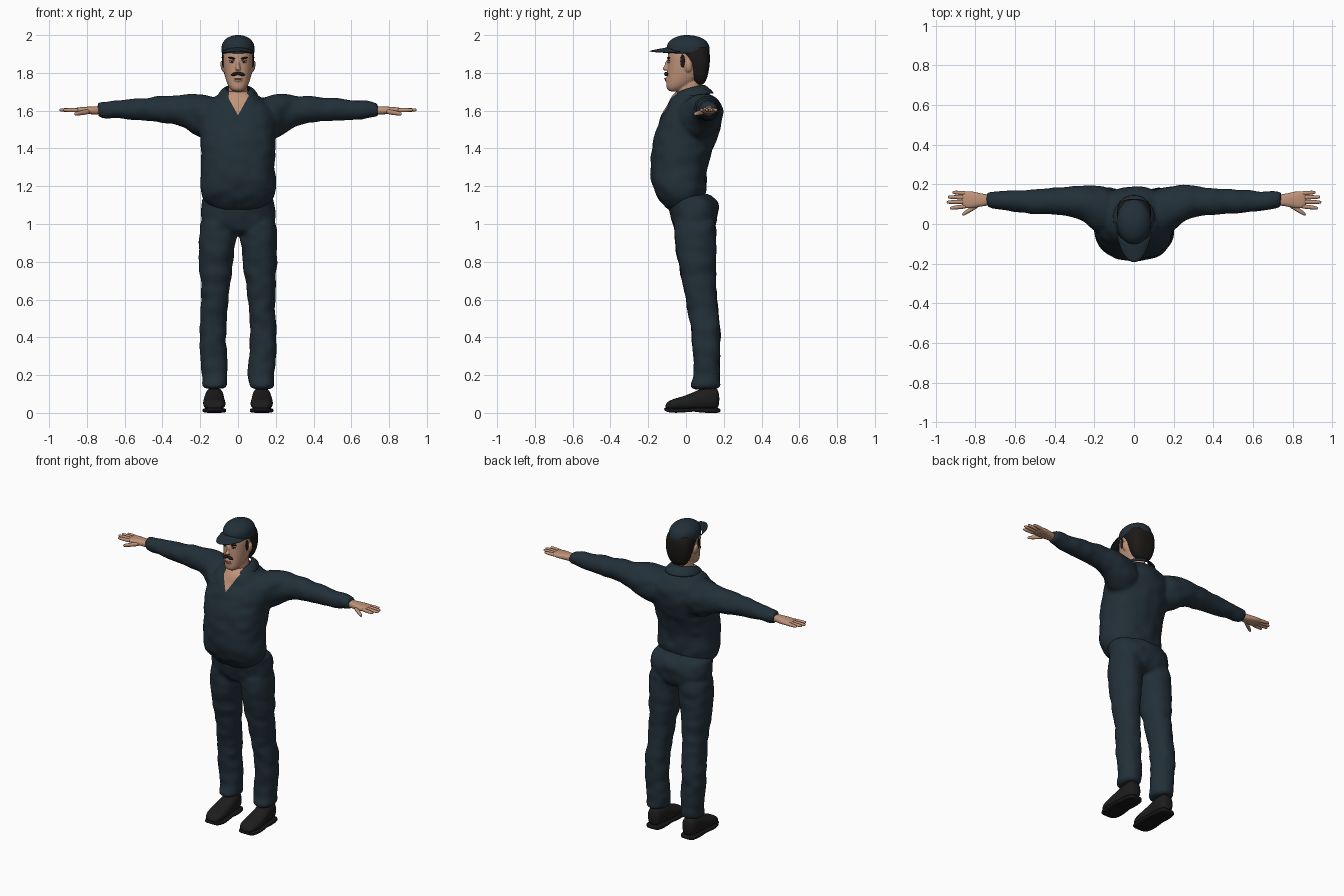
import bpy, bmesh, math
from mathutils import Matrix, Vector, noise

if "Cube" in bpy.data.objects:
    bpy.data.objects.remove(bpy.data.objects["Cube"])


def material(name, rgb):
    m = bpy.data.materials.new(name)
    m.use_nodes = True
    m.diffuse_color = (*rgb, 1)
    m.node_tree.nodes["Principled BSDF"].inputs["Base Color"].default_value = (*rgb, 1)
    return m


NAVY = material("navy cloth", (0.016, 0.029, 0.04))
SKIN = material("skin", (0.52, 0.29, 0.19))
HAIR = material("dark hair", (0.012, 0.01, 0.009))
LEATHER = material("black leather", (0.013, 0.012, 0.012))
SOLE = material("sole rubber", (0.008, 0.008, 0.008))
LIP = material("lip", (0.3, 0.12, 0.09))
WHITE = material("eye white", (0.55, 0.5, 0.46))


def loft(bm, axis, rings, side=1, power=2, n=20):
    """Skin rings (t, a0, a1, b0, b1) placed along one axis."""
    loops = []
    for t, a0, a1, b0, b1 in rings:
        loop = []
        for i in range(n):
            ang = math.tau * i / n
            c, s = math.cos(ang), math.sin(ang)
            c = math.copysign(abs(c) ** (2 / power), c)
            s = math.copysign(abs(s) ** (2 / power), s)
            a = (a0 + a1 + (a1 - a0) * c) / 2
            b = (b0 + b1 + (b1 - b0) * s) / 2
            x, y, z = {"z": (a, b, t), "x": (t, a, b), "y": (a, t, b)}[axis]
            loop.append(bm.verts.new((x * side, y, z)))
        loops.append(loop)
    for lo, hi in zip(loops, loops[1:]):
        for i in range(n):
            j = (i + 1) % n
            bm.faces.new((lo[i], lo[j], hi[j], hi[i]))
    bm.faces.new(loops[0])
    bm.faces.new(loops[-1])


def centred(rows):
    return [(z, -w, w, f, b) for z, w, f, b in rows]


def blob(bm, centre, radii, tilt=0):
    m = Matrix.Translation(centre) @ Matrix.Rotation(tilt, 4, "Y") @ Matrix.Diagonal((*radii, 1))
    bmesh.ops.create_uvsphere(bm, u_segments=16, v_segments=10, radius=1, matrix=m)


def make(name, bm, mat, sub=2, voxel=0, smooth=4, fold=0, thick=0):
    bmesh.ops.recalc_face_normals(bm, faces=bm.faces)
    mesh = bpy.data.meshes.new(name)
    bm.to_mesh(mesh)
    bm.free()
    ob = bpy.data.objects.new(name, mesh)
    bpy.context.collection.objects.link(ob)
    if thick:
        s = ob.modifiers.new("thickness", "SOLIDIFY")
        s.thickness, s.offset = thick, 0
    if sub:
        ob.modifiers.new("round", "SUBSURF").levels = sub
        ob.modifiers["round"].render_levels = sub
    if voxel:
        # Fuse the overlapping volumes, then bake so that folds can be added
        r = ob.modifiers.new("fuse", "REMESH")
        r.mode, r.voxel_size = "VOXEL", voxel
        s = ob.modifiers.new("soften", "SMOOTH")
        s.factor, s.iterations = 0.5, smooth
        dg = bpy.context.evaluated_depsgraph_get()
        mesh = bpy.data.meshes.new_from_object(ob.evaluated_get(dg))
        ob.modifiers.clear()
        ob.data = mesh
        if fold:
            moved = [v.co + v.normal * fold * noise.noise(Vector((v.co.x * 14, v.co.y * 9, v.co.z * 17)))
                     for v in mesh.vertices]
            for v, co in zip(mesh.vertices, moved):
                v.co = co
    mesh.materials.clear()
    mesh.materials.append(mat)
    mesh.shade_smooth()
    return ob


# Jacket: torso and sleeves
bm = bmesh.new()
loft(bm, "z", centred([
    (1.06, .12, -.09, .05), (1.12, .187, -.138, .09), (1.18, .208, -.177, .115),
    (1.25, .2, -.188, .106), (1.33, .195, -.188, .12), (1.41, .2, -.183, .15),
    (1.49, .208, -.166, .182), (1.56, .208, -.138, .192), (1.62, .187, -.107, .187),
    (1.67, .13, -.078, .15), (1.71, .07, -.055, .1)]), power=2.3)
sleeve = [(.08, -.02, .17, 1.46, 1.66), (.16, -.06, .192, 1.44, 1.685), (.22, -.02, .2, 1.46, 1.69),
          (.28, .03, .197, 1.505, 1.685), (.36, .045, .185, 1.535, 1.678), (.45, .047, .18, 1.543, 1.672),
          (.55, .055, .172, 1.55, 1.664), (.65, .067, .167, 1.555, 1.654), (.73, .078, .162, 1.562, 1.645),
          (.745, .08, .16, 1.565, 1.642)]
for s in (1, -1):
    loft(bm, "x", sleeve, s)
jacket = make("jacket", bm, NAVY, voxel=.011, fold=.007)

# Open neck: cut a V into the chest and colour it as skin
V_LOW, V_SLOPE = 1.575, .55
jacket.data.materials.append(SKIN)
bm = bmesh.new()
bm.from_mesh(jacket.data)
for s in (1, -1):
    near = [f for f in bm.faces if f.calc_center_median().y < 0
            and f.calc_center_median().z > 1.55 and abs(f.calc_center_median().x) < .12]
    geom = near + list({e for f in near for e in f.edges}) + list({v for f in near for v in f.verts})
    bmesh.ops.bisect_plane(bm, geom=geom, plane_co=(0, 0, V_LOW), plane_no=(s, 0, -V_SLOPE))
for f in bm.faces:
    c = f.calc_center_median()
    if c.y < 0 and abs(c.x) < (c.z - V_LOW) * V_SLOPE:
        f.material_index = 1
bm.to_mesh(jacket.data)
bm.free()

# Turned-down collar
bm = bmesh.new()
rows = []
for i in range(25):
    u = i / 12 - 1
    k = abs(u)
    top, low = math.radians(125 * u), math.radians(150 * u)
    z = 1.738 - .035 * k * k
    rows.append([bm.verts.new(p) for p in (
        (.064 * math.sin(top), .02 + .07 * math.cos(top), z),
        (.088 * math.sin(low), .02 + .098 * math.cos(low), z - .02),
        (.108 * math.sin(low), .02 + .128 * math.cos(low), z - .048 - .03 * k ** 4))])
for p, q in zip(rows, rows[1:]):
    for j in range(2):
        bm.faces.new((p[j], q[j], q[j + 1], p[j + 1]))
make("collar", bm, NAVY, sub=1, thick=.01)

# Trousers: hips and legs
bm = bmesh.new()
loft(bm, "z", centred([
    (.94, .14, -.055, .14), (1, .2, -.07, .162), (1.06, .202, -.088, .175),
    (1.12, .195, -.1, .172), (1.17, .18, -.12, .12)]), power=2.4)
leg = [(1.05, .02, .2, -.07, .165), (.95, .004, .21, -.063, .16), (.85, .018, .21, -.053, .159),
       (.75, .03, .203, -.033, .157), (.62, .05, .194, -.007, .162), (.5, .058, .2, .018, .178),
       (.4, .063, .205, .031, .185), (.3, .058, .202, .038, .18), (.2, .05, .194, .043, .178),
       (.15, .055, .19, .025, .183), (.125, .06, .187, .025, .182)]
for s in (1, -1):
    loft(bm, "z", leg, s, power=2.2)
make("trousers", bm, NAVY, voxel=.011, fold=.007)

# Shoes
for s, label in ((1, "left"), (-1, "right")):
    bm = bmesh.new()
    loft(bm, "y", [(-.11, .09, .155, .02, .045), (-.085, .07, .178, .015, .07), (-.03, .064, .187, .015, .083),
                   (.03, .07, .183, .015, .105), (.08, .073, .178, .015, .13), (.14, .075, .175, .015, .14),
                   (.178, .09, .16, .02, .125)], s, power=2.4)
    make(label + "_shoe", bm, LEATHER)
    bm = bmesh.new()
    loft(bm, "y", [(-.117, .09, .155, .012, .03), (-.09, .066, .182, 0, .024), (-.02, .06, .19, 0, .024),
                   (.05, .068, .184, .01, .026), (.07, .068, .182, 0, .026), (.15, .07, .18, 0, .026),
                   (.185, .085, .165, 0, .026)], s, power=5)
    make(label + "_sole", bm, SOLE, sub=1)

# Hands: palm, four fingers and thumb
fingers = [(.09, .08, .928), (.112, .11, .946), (.134, .136, .94), (.154, .16, .916)]
for s, label in ((1, "left"), (-1, "right")):
    bm = bmesh.new()
    loft(bm, "x", [(.72, .092, .15, 1.578, 1.625), (.77, .09, .152, 1.58, 1.622), (.81, .079, .165, 1.583, 1.621),
                   (.85, .079, .167, 1.588, 1.617), (.87, .085, .16, 1.593, 1.612)], s, power=2.5)
    digits = [((.84, y, 1.602), (tip, end, 1.604), .0115) for y, end, tip in fingers]
    digits.append(((.78, .1, 1.597), (.867, .047, 1.582), .014))
    for start, end, r in digits:
        rings = []
        for k, f in ((0, 1), (.3, 1), (.6, .95), (.9, .8), (1, .5)):
            p = Vector(start).lerp(Vector(end), k)
            rings.append((p.x, p.y - r * f, p.y + r * f, p.z - r * f, p.z + r * f))
        loft(bm, "x", rings, s, n=10)
    make(label + "_hand", bm, SKIN, sub=1)

# Head with neck, nose and ears
bm = bmesh.new()
loft(bm, "z", centred([
    (1.7, .025, -.088, -.035), (1.715, .042, -.104, -.01), (1.74, .058, -.105, .04), (1.78, .07, -.102, .085),
    (1.82, .078, -.1, .107), (1.86, .082, -.098, .113), (1.9, .082, -.1, .113), (1.94, .072, -.087, .1)]), power=2.2)
loft(bm, "z", centred([(1.62, .055, -.05, .08), (1.72, .052, -.05, .082), (1.78, .052, -.03, .082)]))
blob(bm, (0, -.1, 1.84), (.01, .014, .027))
blob(bm, (0, -.11, 1.823), (.015, .015, .011))
blob(bm, (0, -.1, 1.765), (.024, .013, .013))
for s in (1, -1):
    blob(bm, (s * .083, .012, 1.835), (.009, .02, .031), s * .15)
make("head", bm, SKIN, sub=1, voxel=.005, smooth=2)

# Face details
bm = bmesh.new()
for s in (1, -1):
    blob(bm, (s * .016, -.105, 1.794), (.021, .011, .009), s * .3)
make("moustache", bm, HAIR, sub=0)
bm = bmesh.new()
for s in (1, -1):
    blob(bm, (s * .033, -.092, 1.878), (.021, .008, .0055), s * -.2)
make("eyebrows", bm, HAIR, sub=0)
bm = bmesh.new()
for s in (1, -1):
    blob(bm, (s * .032, -.089, 1.858), (.013, .007, .0055))
make("eyes", bm, WHITE, sub=0)
bm = bmesh.new()
for s in (1, -1):
    blob(bm, (s * .031, -.093, 1.859), (.006, .005, .0055))
    blob(bm, (s * .032, -.091, 1.864), (.015, .007, .0025))
make("irises_and_lashes", bm, HAIR, sub=0)
bm = bmesh.new()
blob(bm, (0, -.108, 1.769), (.02, .008, .005))
make("lips", bm, LIP, sub=0)

# Hair with sideburns
bm = bmesh.new()
loft(bm, "z", centred([
    (1.735, .035, .06, .09), (1.755, .058, .04, .105), (1.79, .074, .022, .118), (1.84, .085, .012, .126),
    (1.88, .088, -.02, .128), (1.92, .086, -.06, .126), (1.95, .075, -.06, .11)]), power=2.8)
for s in (1, -1):
    blob(bm, (s * .079, -.018, 1.862), (.006, .013, .035))
make("hair", bm, HAIR, sub=1)

# Cap crown, button and peak
bm = bmesh.new()
loft(bm, "z", centred([
    (1.9, .083, -.095, .12), (1.905, .088, -.102, .126), (1.93, .09, -.106, .128), (1.96, .085, -.1, .12),
    (1.985, .062, -.07, .09), (1.998, .03, -.03, .045), (2, .008, -.004, .016)]))
blob(bm, (0, .006, 1.996), (.009, .009, .004))
make("cap_crown", bm, NAVY)
bm = bmesh.new()
rows = []
for i in range(17):
    c, s = math.cos(math.pi * i / 16), math.sin(math.pi * i / 16)
    rows.append([bm.verts.new((.086 * c * (1 - .12 * k * s), -.03 - s * (.06 + .105 * k),
                               1.934 - .02 * k * s - .022 * c * c)) for k in (0, .35, .7, 1)])
for p, q in zip(rows, rows[1:]):
    for j in range(3):
        bm.faces.new((p[j], q[j], q[j + 1], p[j + 1]))
make("cap_peak", bm, NAVY, sub=1, thick=.007)
